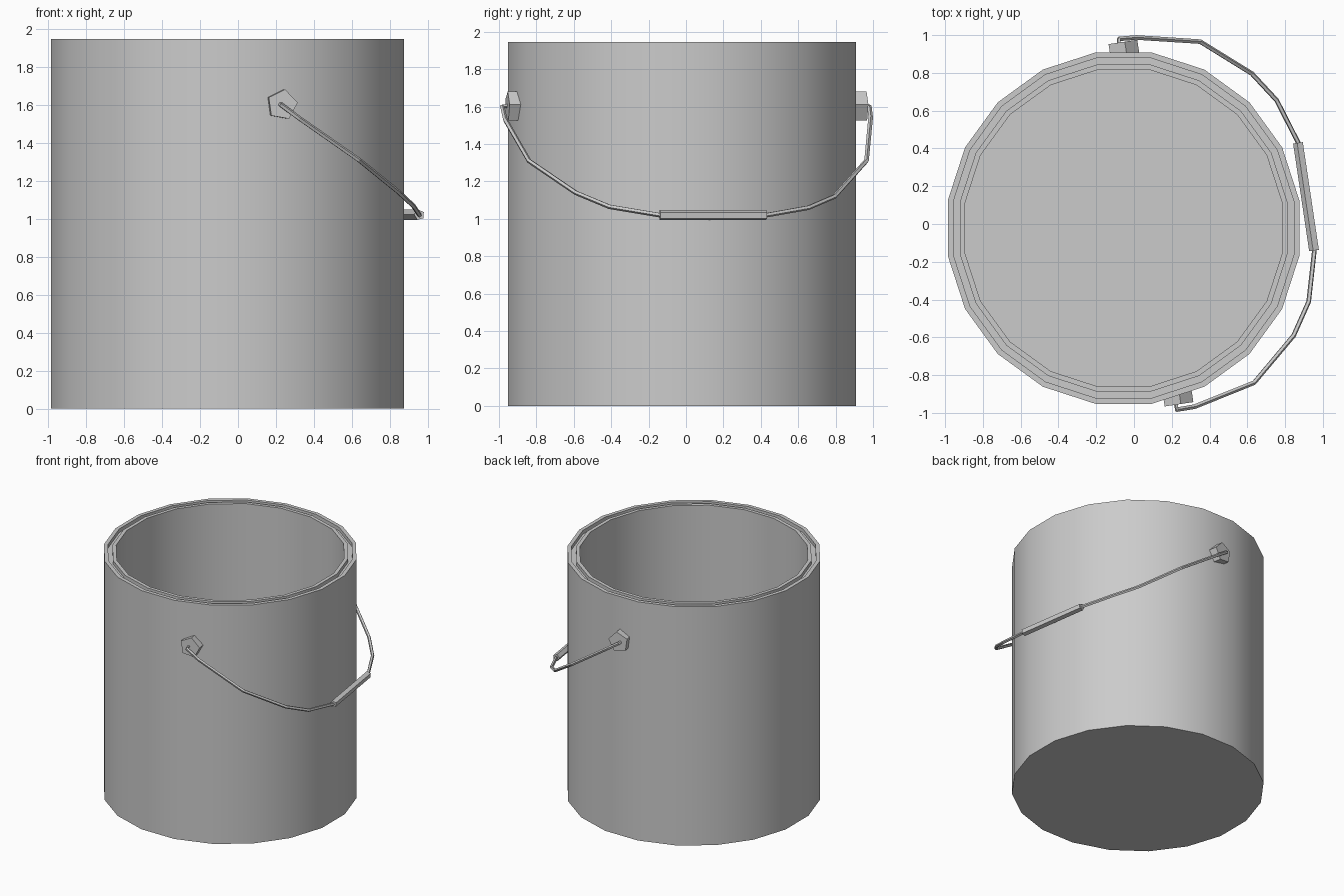
import bpy, bmesh
from math import sin, cos, pi, radians
from mathutils import Vector

cube = bpy.data.objects.get("Cube")
if cube:
    bpy.data.objects.remove(cube, do_unlink=True)

steel = bpy.data.materials.new("grey_steel")
steel.use_nodes = True
GREY = (0.6, 0.6, 0.6, 1)
steel.diffuse_color = GREY
steel.node_tree.nodes["Principled BSDF"].inputs["Base Color"].default_value = GREY


def finish(name, bm, smooth=False):
    bmesh.ops.recalc_face_normals(bm, faces=bm.faces)
    mesh = bpy.data.meshes.new(name)
    bm.to_mesh(mesh)
    bm.free()
    mesh.materials.append(steel)
    obj = bpy.data.objects.new(name, mesh)
    bpy.context.collection.objects.link(obj)
    if smooth:
        bpy.ops.object.select_all(action='DESELECT')
        obj.select_set(True)
        bpy.context.view_layer.objects.active = obj
        bpy.ops.object.shade_smooth_by_angle(angle=radians(30))
    return obj


def sweep(name, rings, smooth=False):
    """Skin a list of equal-sided rings and cap both ends."""
    bm = bmesh.new()
    loops = [[bm.verts.new(p) for p in ring] for ring in rings]
    n = len(loops[0])
    for a, b in zip(loops, loops[1:]):
        for i in range(n):
            j = (i + 1) % n
            bm.faces.new((a[i], a[j], b[j], b[i]))
    bm.faces.new(loops[0])
    bm.faces.new(loops[-1])
    return finish(name, bm, smooth)


def ring(centre, u, v, radius, sides, phase=0):
    return [centre + radius * (cos(t) * u + sin(t) * v)
            for t in (phase + 2 * pi * i / sides for i in range(sides))]


def tube(name, points, radius, sides, phase=0):
    """Faceted tube following a path."""
    pts = [Vector(p) for p in points]
    rings = []
    for i, p in enumerate(pts):
        d = (pts[min(i + 1, len(pts) - 1)] - pts[max(i - 1, 0)]).normalized()
        u = slope - d * slope.dot(d)
        u.normalize()
        rings.append(ring(p, u, d.cross(u), radius, sides, phase))
    return sweep(name, rings)


X, Y, Z = Vector((1, 0, 0)), Vector((0, 1, 0)), Vector((0, 0, 1))
slope = Vector((0.62, 0.1, 0.78))      # normal of the plane the bail lies in

# Can: outer wall, grooved rim, inner wall and floor in one lathed shell
H, RIM_DEPTH, FLOOR = 1.945, 0.03, 0.05
profile = [(0.942, 0), (0.942, H), (0.912, H), (0.912, H - RIM_DEPTH),
           (0.878, H - RIM_DEPTH), (0.878, H), (0.85, H), (0.85, FLOOR)]
sweep("can_body",
      [ring(Vector((-0.055, -0.022, z)), X, Y, r, 20, pi / 20) for r, z in profile],
      smooth=True)

# Pentagonal lugs facing away from each other along the bail axis
axis = Vector((-0.15, 0.989, 0)).normalized()
side = Vector((axis.y, -axis.x, 0))
for name, centre, out in (("front_lug", (0.234, -0.955, 1.6), -1),
                          ("back_lug", (-0.063, 0.963, 1.6), 1)):
    c = Vector(centre)
    sweep(name, [ring(c + axis * out * d, side, Z, 0.082, 5, radians(8))
                 for d in (-0.07, 0)])

# Wire bail hanging to the left side
bail = [(0.222, -0.94, 1.605), (0.226, -0.983, 1.6), (0.32, -0.967, 1.53),
        (0.635, -0.84, 1.31), (0.845, -0.59, 1.14), (0.925, -0.41, 1.065),
        (0.955, -0.14, 1.02), (0.87, 0.43, 1.02), (0.755, 0.655, 1.06),
        (0.625, 0.795, 1.12), (0.35, 0.965, 1.31), (0.01, 0.987, 1.54),
        (-0.08, 0.98, 1.6), (-0.08, 0.94, 1.605)]
tube("wire_bail", bail, 0.013, 5)

# Grip on the lowest straight of the bail
tube("bail_grip", bail[6:8], 0.028, 5, radians(20))
